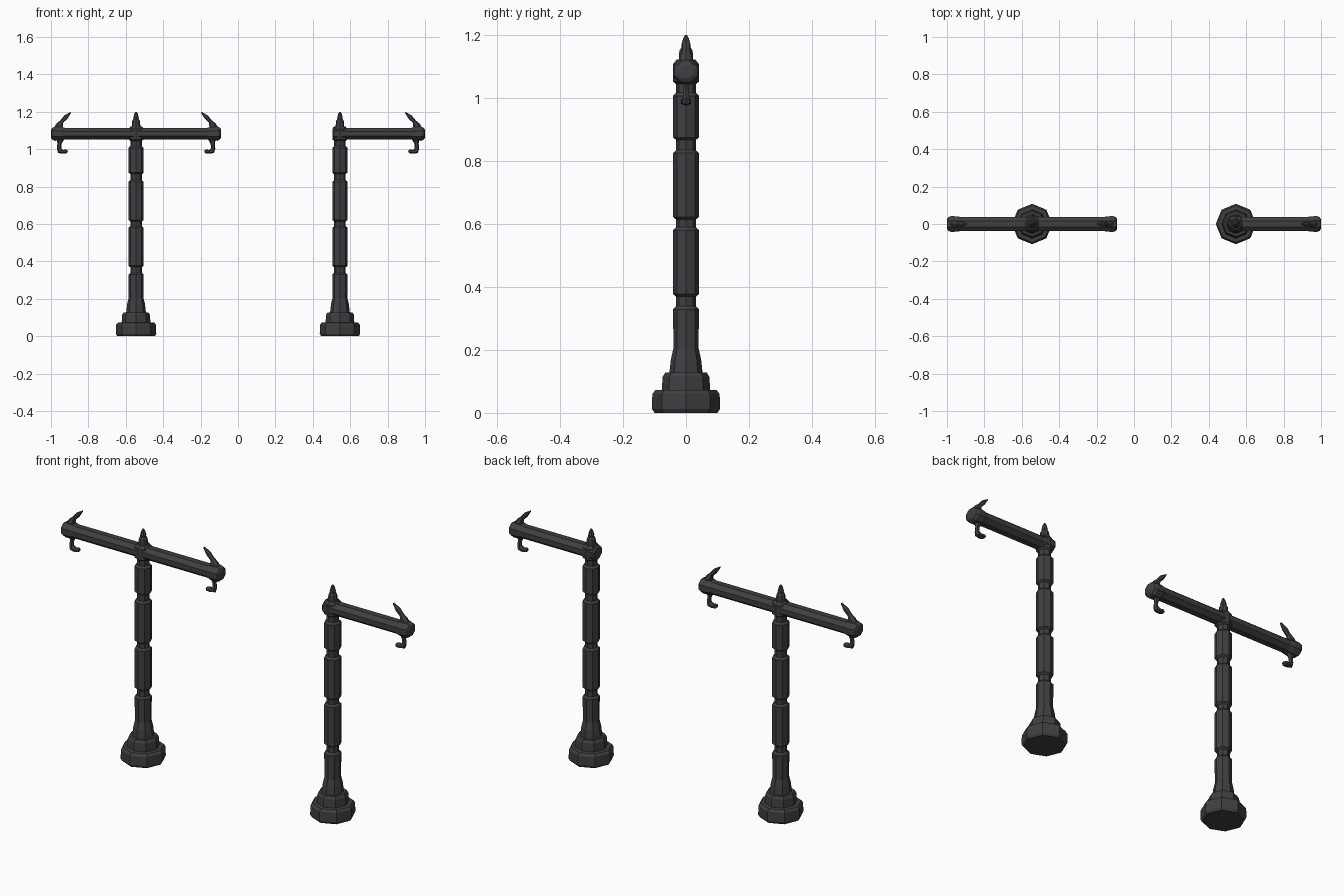
import bpy, bmesh, math
from mathutils import Vector

if "Cube" in bpy.data.objects:
    bpy.data.objects.remove(bpy.data.objects["Cube"])

iron = bpy.data.materials.new("dark_iron")
iron.diffuse_color = (0.05, 0.05, 0.054, 1)
iron.use_nodes = True
iron.node_tree.nodes["Principled BSDF"].inputs["Base Color"].default_value = iron.diffuse_color


def loft(name, rings, sides=8, turn=0.0):
    """Skin rings of (centre, u axis, v axis) into a closed flat-shaded solid."""
    bm = bmesh.new()
    loops = []
    for c, u, v in rings:
        angles = [turn + 2 * math.pi * i / sides for i in range(sides)]
        loops.append([bm.verts.new(Vector(c) + Vector(u) * math.cos(a) + Vector(v) * math.sin(a))
                      for a in angles])
    for a, b in zip(loops, loops[1:]):
        for i in range(sides):
            j = (i + 1) % sides
            bm.faces.new((a[i], a[j], b[j], b[i]))
    bm.faces.new(loops[0][::-1])
    bm.faces.new(loops[-1])
    bmesh.ops.recalc_face_normals(bm, faces=bm.faces)
    mesh = bpy.data.meshes.new(name)
    bm.to_mesh(mesh)
    bm.free()
    mesh.materials.append(iron)
    obj = bpy.data.objects.new(name, mesh)
    bpy.context.collection.objects.link(obj)
    return obj


def lathe(name, cx, profile):
    return loft(name, [((cx, 0, z), (r, 0, 0), (0, r, 0)) for r, z in profile])


def bar(name, cx, stations):
    # octagon with flat top; sizes are half extents across the flats
    k = 1 / math.cos(math.pi / 8)
    return loft(name, [((cx + x, 0, 1.083), (0, y * k, 0), (0, 0, z * k))
                       for x, y, z in stations], turn=math.pi / 8)


def sweep(name, end_x, side, path):
    # path: distance inward from arm end, height, thickness in plane, thickness in y
    pts = [Vector((end_x - side * d, 0, z)) for d, z, _, _ in path]
    rings = []
    for i, (p, (_, _, t, w)) in enumerate(zip(pts, path)):
        tan = (pts[min(i + 1, len(pts) - 1)] - pts[max(i - 1, 0)]).normalized()
        rings.append((p, Vector((-tan.z, 0, tan.x)) * t, (0, w, 0)))
    return loft(name, rings, 6)


PLINTH = [(.100, 0), (.108, .012), (.107, .06), (.098, .072), (.077, .073),
          (.074, .115), (.066, .128)]
SHAFT = [(.053, .125), (.048, .17), (.040, .205)]
for low, high in [(.335, .375), (.586, .62), (.831, .873), (1.013, 1.05)]:
    SHAFT += [(.041, low - .006), (.031, low + .004), (.031, high - .006), (.041, high + .002)]
SHAFT += [(.041, 1.108), (.030, 1.122)]
FINIAL = [(.024, 1.11), (.021, 1.15), (.014, 1.162), (.015, 1.168), (.009, 1.19), (.003, 1.2)]

# rounded knob at the outer end of an arm
KNOB = [(-.075, .037, .031), (-.055, .041, .037), (-.02, .042, .038),
        (-.006, .036, .031), (0, .024, .02)]
SPIKE = [(.03, 1.10, .02, .022), (.046, 1.128, .019, .021), (.058, 1.148, .010, .013),
         (.080, 1.172, .012, .014), (.106, 1.197, .003, .005)]
HOOK = [(.048, 1.065, .024, .02), (.048, 1.044, .017, .013), (.045, 1.028, .011, .010),
        (.043, 1.003, .012, .012), (.048, .990, .014, .016), (.064, .986, .010, .017),
        (.080, .988, .011, .018), (.089, .990, .006, .010)]

ARM = .455
for label, cx, sides in [("double", -.545, (-1, 1)), ("single", .545, (1,))]:
    lathe(label + "_plinth", cx, PLINTH)
    lathe(label + "_post", cx, SHAFT)
    lathe(label + "_finial", cx, FINIAL)
    outer = [(ARM + x, y, z) for x, y, z in KNOB]
    if len(sides) == 2:
        inner = [(-x, y, z) for x, y, z in reversed(outer)]
    else:
        inner = [(-.04, .03, .026), (-.032, .039, .036), (.02, .039, .036), (.035, .037, .031)]
    bar(label + "_crossbar", cx, inner + outer)
    for s in sides:
        sweep(label + "_spike", cx + s * ARM, s, SPIKE)
        sweep(label + "_hook", cx + s * ARM, s, HOOK)
